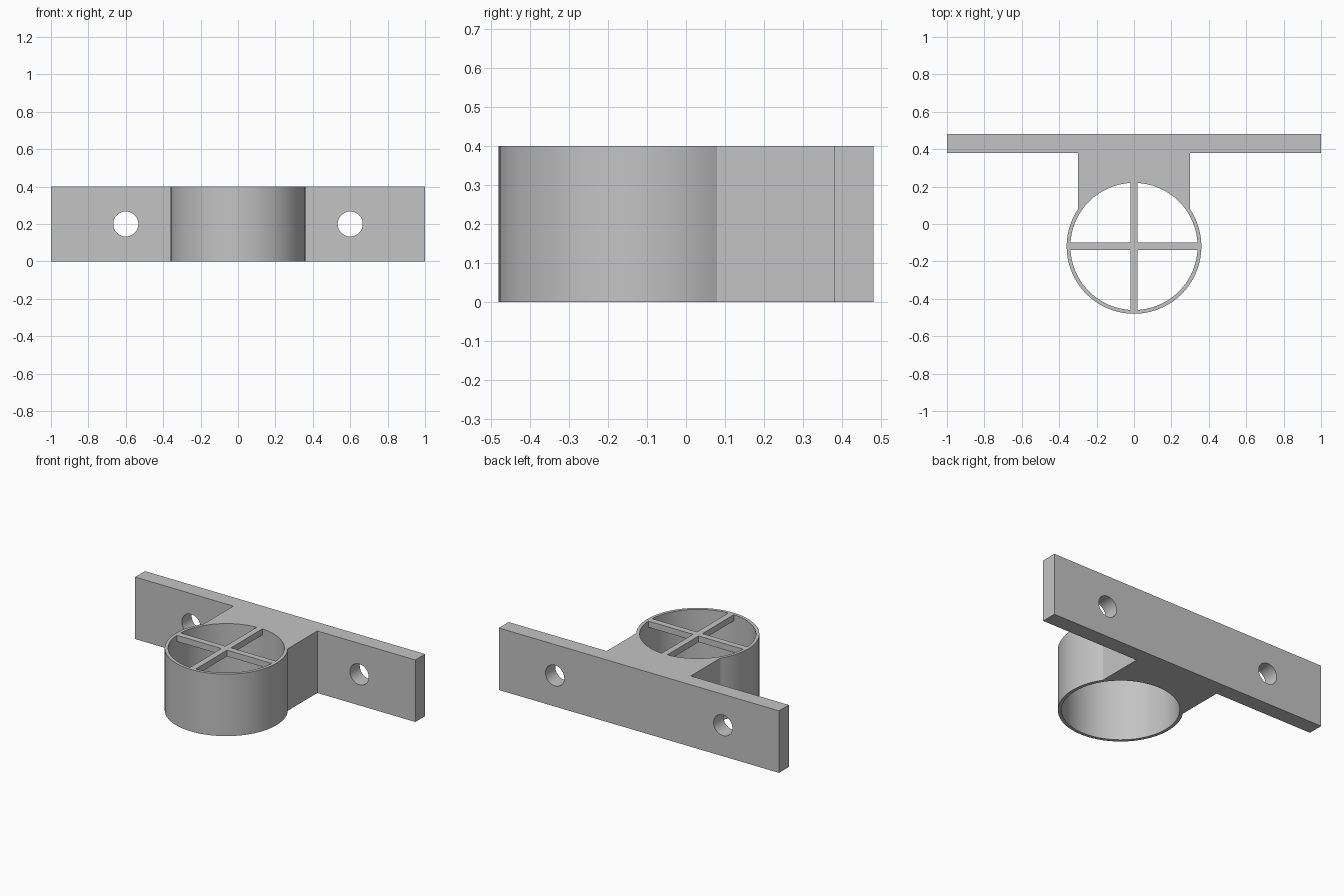
import bpy
import bmesh
from math import acos, cos, sin, pi, radians
from mathutils import Vector

cube = bpy.data.objects.get("Cube")
if cube:
    bpy.data.objects.remove(cube, do_unlink=True)

HEIGHT = 0.4
RING_Y = -0.12
OUTER, INNER = 0.36, 0.34
NECK = 0.3            # half width of the neck
PLATE_FRONT, PLATE_BACK = 0.38, 0.48
HOLE_X, HOLE_R = 0.6, 0.067
BAR = 0.02            # half width of the cross bars
BAR_DEPTH = 0.04

grey = bpy.data.materials.new("light_grey")
grey.use_nodes = True
colour = (0.55, 0.55, 0.55, 1)
grey.diffuse_color = colour
grey.node_tree.nodes["Principled BSDF"].inputs["Base Color"].default_value = colour


def prism(name, outline, z0, z1):
    """Extrude a flat outline from z0 up to z1."""
    bm = bmesh.new()
    base = bm.faces.new([bm.verts.new((x, y, z0)) for x, y in outline])
    top = bmesh.ops.extrude_face_region(bm, geom=[base])["geom"]
    verts = [g for g in top if isinstance(g, bmesh.types.BMVert)]
    bmesh.ops.translate(bm, verts=verts, vec=Vector((0, 0, z1 - z0)))
    bmesh.ops.recalc_face_normals(bm, faces=bm.faces)
    mesh = bpy.data.meshes.new(name)
    bm.to_mesh(mesh)
    bm.free()
    obj = bpy.data.objects.new(name, mesh)
    bpy.context.collection.objects.link(obj)
    mesh.materials.append(grey)
    return obj


def arc(radius, start, end, steps):
    angles = [start + (end - start) * i / steps for i in range(steps + 1)]
    return [(radius * cos(a), RING_Y + radius * sin(a)) for a in angles]


def cylinder_cutter(radius, depth, location, rotation=(0, 0, 0)):
    bpy.ops.mesh.primitive_cylinder_add(vertices=64, radius=radius, depth=depth,
                                        location=location, rotation=rotation)
    cutter = bpy.context.object
    cutter.hide_render = True
    cutter.data.materials.append(grey)
    return cutter


def cut(obj, cutter):
    mod = obj.modifiers.new("cut", "BOOLEAN")
    mod.operation = "DIFFERENCE"
    mod.solver = "EXACT"
    mod.object = cutter
    bpy.context.view_layer.objects.active = obj
    bpy.ops.object.modifier_apply(modifier=mod.name)
    bpy.data.objects.remove(cutter, do_unlink=True)


# Wall plate, neck and ring as one outline
join = acos(NECK / OUTER)
outline = [(-1, PLATE_BACK), (-1, PLATE_FRONT), (-NECK, PLATE_FRONT)]
outline += arc(OUTER, pi - join, 2 * pi + join, 56)
outline += [(NECK, PLATE_FRONT), (1, PLATE_FRONT), (1, PLATE_BACK)]
bracket = prism("bracket_body", outline, 0, HEIGHT)

# Ring bore and the two screw holes
cut(bracket, cylinder_cutter(INNER, 1, (0, RING_Y, HEIGHT / 2)))
for side in (-1, 1):
    cut(bracket, cylinder_cutter(HOLE_R, 0.3, (side * HOLE_X, 0.43, HEIGHT / 2),
                                 (pi / 2, 0, 0)))

# Cross bars flush with the top of the ring
reach = INNER + 0.001
arm = [(reach, -BAR), (reach, BAR), (BAR, BAR)]
plus = []
for quarter in range(4):
    c, s = round(cos(quarter * pi / 2)), round(sin(quarter * pi / 2))
    plus += [(c * x - s * y, RING_Y + s * x + c * y) for x, y in arm]
cross = prism("ring_cross_bars", plus, HEIGHT - BAR_DEPTH, HEIGHT)

# Smooth curved walls, sharp edges
bpy.ops.object.select_all(action="DESELECT")
bracket.select_set(True)
bpy.context.view_layer.objects.active = bracket
bpy.ops.object.shade_smooth_by_angle(angle=radians(25))
